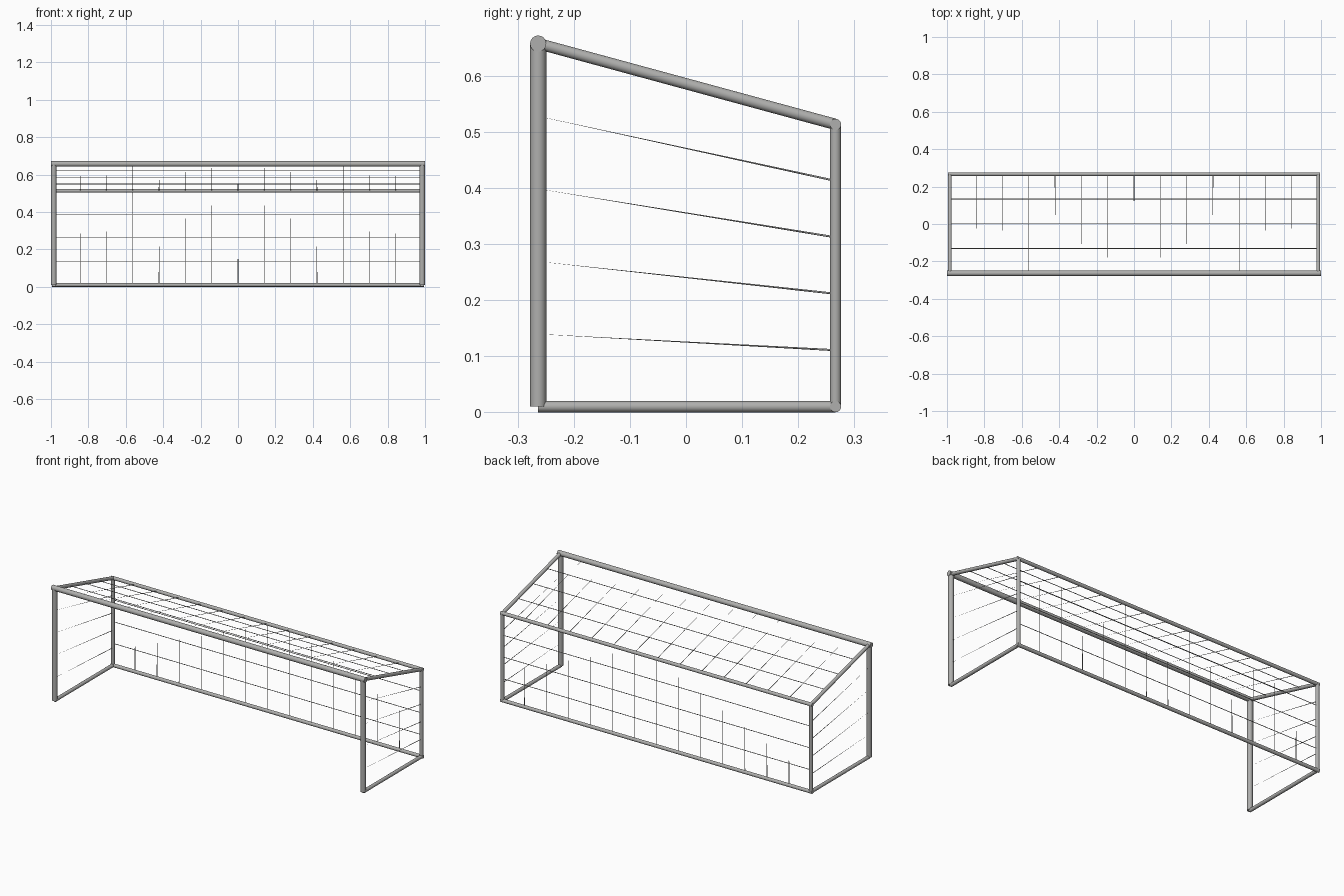
import bpy
from mathutils import Vector

cube = bpy.data.objects.get("Cube")
if cube:
    bpy.data.objects.remove(cube, do_unlink=True)

grey = bpy.data.materials.new("light grey")
grey.use_nodes = True
grey.diffuse_color = (0.43, 0.43, 0.42, 1)
grey.node_tree.nodes["Principled BSDF"].inputs["Base Color"].default_value = grey.diffuse_color


def tube(name, a, b, r1, r2, sides):
    """Round bar from a to b, tapering from r1 to r2."""
    a, b = Vector(a), Vector(b)
    d = b - a
    bpy.ops.mesh.primitive_cone_add(vertices=sides, radius1=r1, radius2=r2,
                                    depth=d.length, location=(a + b) / 2)
    ob = bpy.context.object
    ob.name = name
    ob.rotation_euler = d.to_track_quat('Z', 'Y').to_euler()
    ob.data.materials.append(grey)
    bpy.ops.object.shade_smooth_by_angle(angle=0.9)


def pipe(name, a, b, r):
    tube(name, a, b, r, r, 16)


# Main dimensions
X = 0.985
FRONT, BACK = -0.2635, 0.2665
TOP, BACK_TOP, LOW = 0.657, 0.513, 0.01
R, r = 0.0145, 0.01
STRING, TIP = 0.0018, 0.0001

# Crossbar and rear rails
pipe("crossbar", (-1, FRONT, TOP), (1, FRONT, TOP), R)
for name, z in (("rear_top_rail", BACK_TOP), ("rear_ground_rail", LOW)):
    pipe(name, (-X - r, BACK, z), (X + r, BACK, z), r)

# Posts and rails of both ends, with the side net
for side, x in (("left", X), ("right", -X)):
    pipe(side + "_front_post", (x, FRONT, LOW), (x, FRONT, TOP), R)
    pipe(side + "_rear_post", (x, BACK, LOW), (x, BACK, BACK_TOP), r)
    pipe(side + "_ground_rail", (x, FRONT, LOW), (x, BACK, LOW), r)
    pipe(side + "_top_rail", (x, FRONT, TOP), (x, BACK, BACK_TOP), r)
    for i in range(1, 5):
        t = i / 5
        tube(f"{side}_net_string_{i}",
             (x, BACK, LOW + (BACK_TOP - LOW) * t),
             (x, FRONT, LOW + (TOP - LOW) * t), STRING, TIP, 8)

# Long strings across the back and the roof
for i in range(1, 4):
    t = i / 4
    z = LOW + (BACK_TOP - LOW) * t
    tube(f"back_net_string_{i}", (-X, BACK, z), (X, BACK, z), STRING, STRING, 8)
    y, z = BACK + (FRONT - BACK) * t, BACK_TOP + (TOP - BACK_TOP) * t
    tube(f"roof_net_string_{i}", (-X, y, z), (X, y, z), STRING, STRING, 8)

# Tapered cross strings up the back and along the roof
for i in range(1, 14):
    x = -X + 2 * X * i / 14
    tube(f"back_net_upright_{i}", (x, BACK, LOW), (x, BACK, BACK_TOP),
         STRING, TIP, 8)
    tube(f"roof_net_upright_{i}", (x, BACK, BACK_TOP), (x, FRONT, TOP),
         STRING, TIP, 8)
